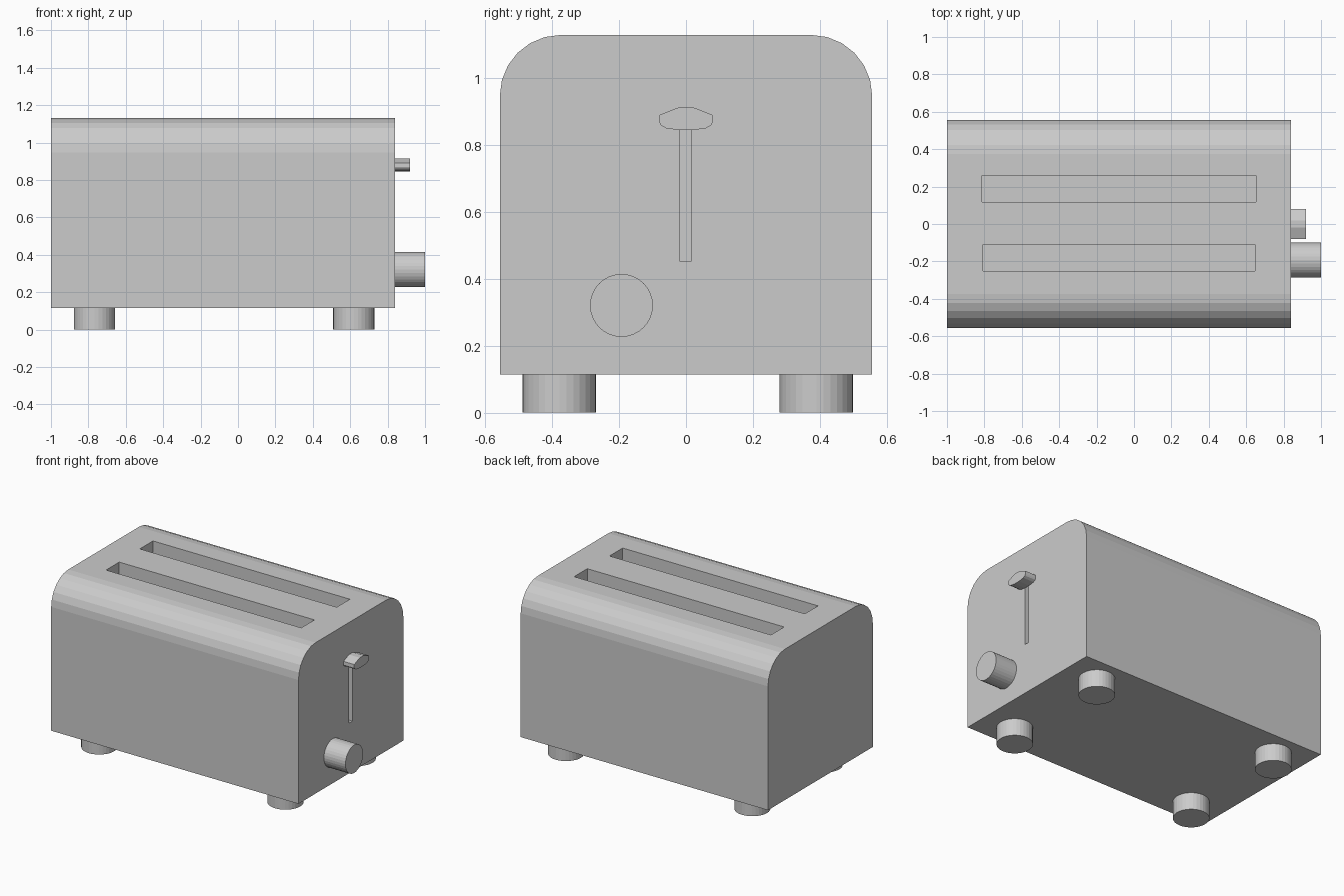
import bpy, bmesh
from math import sin, cos, pi, radians
from mathutils import Matrix, Vector

if "Cube" in bpy.data.objects:
    bpy.data.objects.remove(bpy.data.objects["Cube"])


def add_object(name, bm):
    bmesh.ops.recalc_face_normals(bm, faces=bm.faces)
    mesh = bpy.data.meshes.new(name)
    bm.to_mesh(mesh)
    bm.free()
    obj = bpy.data.objects.new(name, mesh)
    bpy.context.collection.objects.link(obj)
    return obj


def extrude_x(name, profile, x0, x1):
    """Extrude a (y, z) outline along x."""
    bm = bmesh.new()
    face = bm.faces.new([bm.verts.new((x0, y, z)) for y, z in profile])
    ext = bmesh.ops.extrude_face_region(bm, geom=[face])
    verts = [g for g in ext["geom"] if isinstance(g, bmesh.types.BMVert)]
    bmesh.ops.translate(bm, verts=verts, vec=(x1 - x0, 0, 0))
    return add_object(name, bm)


def cylinder(name, center, radius, depth, axis="Z"):
    bm = bmesh.new()
    rot = Matrix.Rotation(radians(90), 4, "Y") if axis == "X" else Matrix()
    bmesh.ops.create_cone(bm, cap_ends=True, segments=32, radius1=radius,
                          radius2=radius, depth=depth,
                          matrix=Matrix.Translation(center) @ rot)
    return add_object(name, bm)


def box_cutter(name, lo, hi):
    bm = bmesh.new()
    lo, hi = Vector(lo), Vector(hi)
    bmesh.ops.create_cube(bm, size=1, matrix=Matrix.Translation((lo + hi) / 2)
                          @ Matrix.Diagonal((*(hi - lo), 1)))
    obj = add_object(name, bm)
    obj.hide_render = True
    return obj


# Body: box section with rounded upper corners
HALF, BOTTOM, TOP, R, STEPS = 0.557, 0.115, 1.13, 0.182, 6
right = [(HALF - R + R * cos(a), TOP - R + R * sin(a))
         for a in (i * pi / 2 / STEPS for i in range(STEPS + 1))]
left = [(-y, z) for y, z in reversed(right)]
body = extrude_x("body", [(HALF, BOTTOM)] + right + left + [(-HALF, BOTTOM)], -1.0, 0.84)

# Bread slots and lever slit cut into the body
cutters = [
    box_cutter("back_slot_cutter", (-0.813, 0.118, 0.35), (0.652, 0.258, 1.3)),
    box_cutter("front_slot_cutter", (-0.807, -0.25, 0.35), (0.646, -0.11, 1.3)),
    box_cutter("lever_slit_cutter", (0.74, -0.018, 0.453), (0.95, 0.015, 0.87)),
]
bpy.context.view_layer.objects.active = body
for cutter in cutters:
    mod = body.modifiers.new(cutter.name, "BOOLEAN")
    mod.operation = "DIFFERENCE"
    mod.solver = "EXACT"
    mod.object = cutter
    bpy.ops.object.modifier_apply(modifier=mod.name)
    bpy.data.objects.remove(cutter)

# Lever handle
half = [(0.02, 0.845), (0.06, 0.851), (0.075, 0.86), (0.08, 0.87), (0.079, 0.891), (0.02, 0.914)]
extrude_x("lever_handle", half + [(-y, z) for y, z in reversed(half)], 0.84, 0.92)

# Browning dial
cylinder("dial", (0.915, -0.193, 0.321), 0.094, 0.17, "X")

# Feet
for x, side in ((-0.767, "left"), (0.619, "right")):
    for y, end in ((-0.379, "front"), (0.39, "back")):
        cylinder(f"{end}_{side}_foot", (x, y, 0.0585), 0.11, 0.117)
